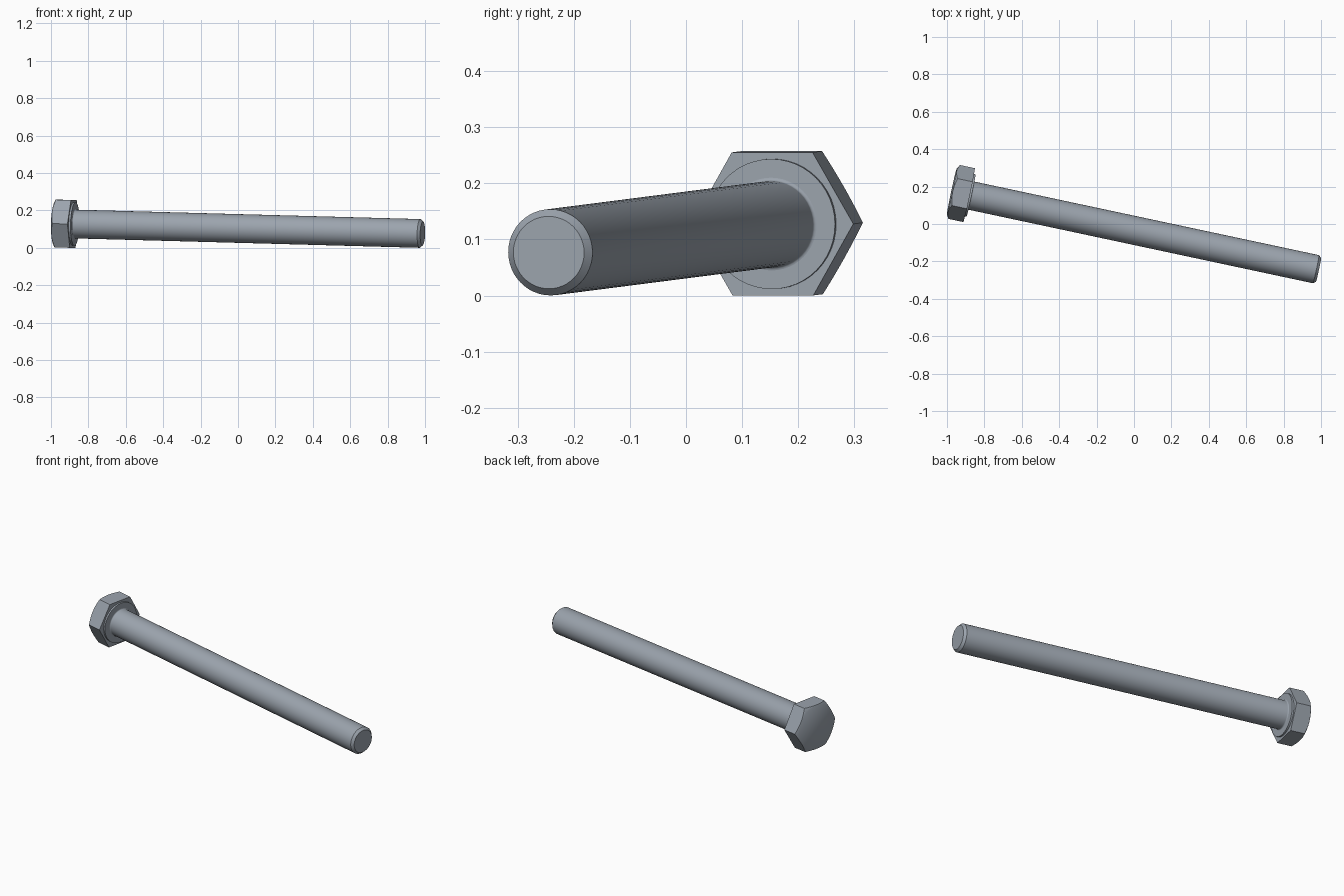
import bpy
import bmesh
from math import cos, sin, tan, pi, radians
from mathutils import Matrix

cube = bpy.data.objects.get("Cube")
if cube:
    bpy.data.objects.remove(cube, do_unlink=True)

SIDES = 48                      # samples round the axis, a multiple of 12
APOTHEM = 0.1275                # half the head width across flats
HEAD = 0.095                    # head thickness without the washer face
WASHER = 0.01                   # height of the washer face
CROWN = 0.125                   # radius where the head chamfer starts
SHANK = 0.0768
TIP = 0.0645
LENGTH = 2.006
FILLET = 0.006

steel = bpy.data.materials.new("blue_grey_steel")
steel.use_nodes = True
colour = (0.33, 0.37, 0.42, 1)
steel.diffuse_color = colour
steel.node_tree.nodes["Principled BSDF"].inputs["Base Color"].default_value = colour

# The bolt lies on its side, resting on a head flat and the tip
pose = (Matrix.Translation((-0.974, 0.174, 0.1302))
        @ Matrix.Rotation(radians(-12.05), 4, "Z")
        @ Matrix.Rotation(radians(1.53), 4, "Y"))


def hexagon(angle):
    """Radius of the hexagon at an angle, with corners at 0, 60, ..."""
    return APOTHEM / cos((angle % (pi / 3)) - pi / 6)


def circle(radius):
    return lambda angle: radius


def at(depth):
    return lambda angle: depth


def loft(name, sections):
    """Skin (depth, radius) sections along the bolt axis and cap both ends."""
    bm = bmesh.new()
    angles = [2 * pi * i / SIDES for i in range(SIDES)]
    rings = [[bm.verts.new((depth(a), radius(a) * cos(a), radius(a) * sin(a)))
              for a in angles] for depth, radius in sections]
    for lower, upper in zip(rings, rings[1:]):
        for i in range(SIDES):
            j = (i + 1) % SIDES
            bm.faces.new((lower[i], lower[j], upper[j], upper[i]))
    bm.faces.new(rings[0])
    bm.faces.new(rings[-1])
    bmesh.ops.recalc_face_normals(bm, faces=bm.faces)
    mesh = bpy.data.meshes.new(name)
    bm.to_mesh(mesh)
    bm.free()
    mesh.materials.append(steel)
    obj = bpy.data.objects.new(name, mesh)
    bpy.context.collection.objects.link(obj)
    obj.matrix_world = pose
    bpy.ops.object.select_all(action="DESELECT")
    obj.select_set(True)
    bpy.context.view_layer.objects.active = obj
    bpy.ops.object.shade_smooth_by_angle(angle=radians(35))
    return obj


# Hexagonal head with a conical chamfer and a raised washer face
def chamfer_depth(angle):
    return (hexagon(angle) - CROWN) * tan(radians(30))


loft("hex_head", [
    (at(0), circle(CROWN)),
    (chamfer_depth, hexagon),
    (at(HEAD), hexagon),
    (at(HEAD), circle(0.116)),
    (at(HEAD + WASHER), circle(0.116)),
])

# Shank with a fillet under the head and a chamfered tip
seat = HEAD + WASHER
fillet = [(at(seat + FILLET * (1 - cos(t))), circle(SHANK + FILLET * (1 - sin(t))))
          for t in (pi / 8 * k for k in range(5))]
loft("shank", fillet + [
    (at(LENGTH - 0.014), circle(SHANK)),
    (at(LENGTH), circle(TIP)),
])
